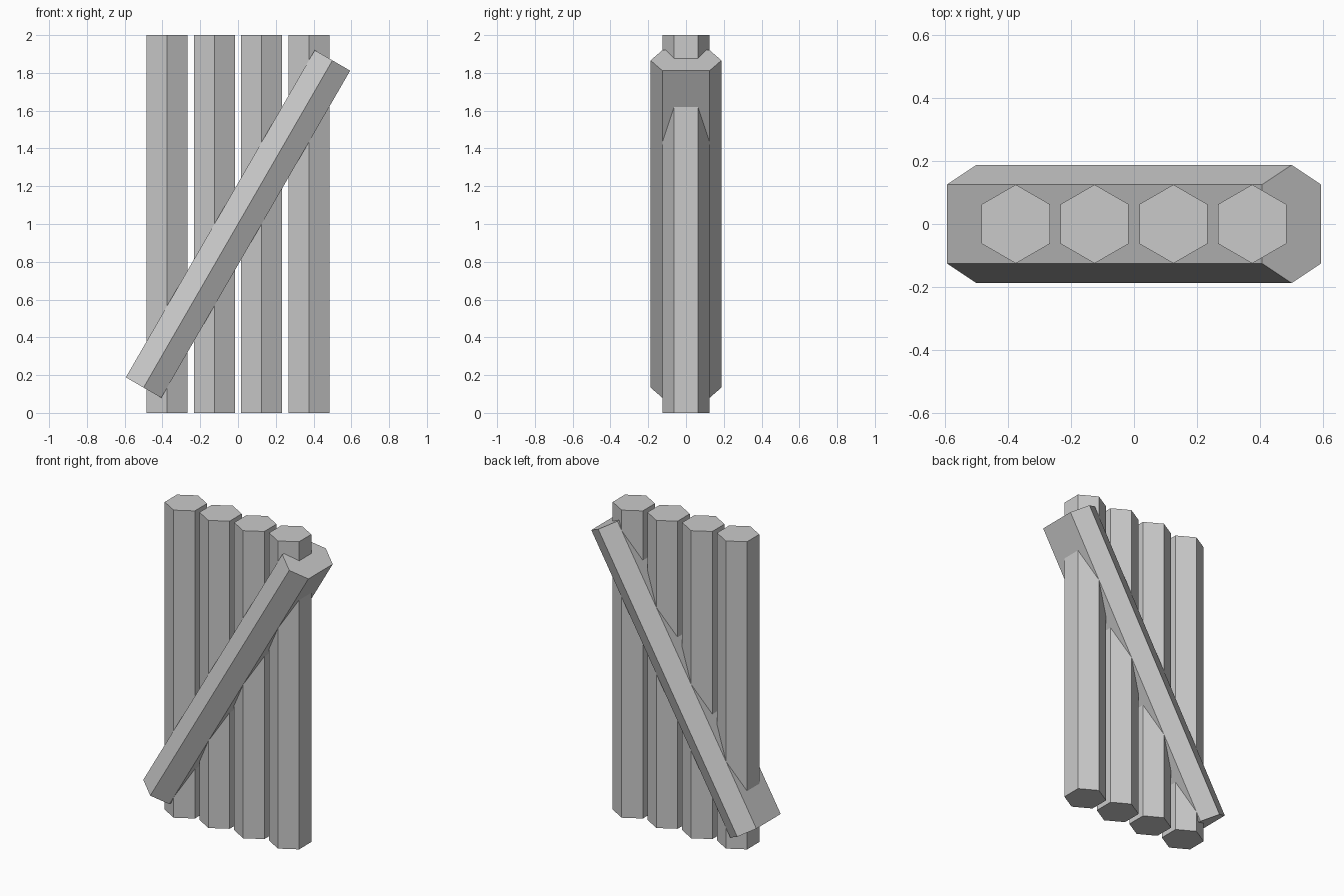
import bpy, bmesh, math
from mathutils import Matrix

cube = bpy.data.objects.get("Cube")
if cube:
    bpy.data.objects.remove(cube, do_unlink=True)

# Single plain grey
GREY = (0.59, 0.59, 0.59, 1)
grey = bpy.data.materials.new("plain_grey")
grey.use_nodes = True
grey.diffuse_color = GREY
grey.node_tree.nodes["Principled BSDF"].inputs["Base Color"].default_value = GREY

RADIUS = 0.125
LENGTH = 2.0


def hex_prism(name, location, stretch=0.0, tilt=0.0):
    """Upright hexagonal prism, points towards +-y, optionally widened in y."""
    bm = bmesh.new()
    bmesh.ops.create_cone(bm, cap_ends=True, segments=6, radius1=RADIUS,
                          radius2=RADIUS, depth=LENGTH)
    # Turn the outline if its points lie along x
    if max(v.co.x for v in bm.verts) > RADIUS * 0.95:
        bmesh.ops.rotate(bm, verts=bm.verts, matrix=Matrix.Rotation(math.pi / 6, 3, "Z"))
    for v in bm.verts:
        v.co.y += math.copysign(stretch, v.co.y)
    mesh = bpy.data.meshes.new(name)
    bm.to_mesh(mesh)
    bm.free()
    mesh.materials.append(grey)
    obj = bpy.data.objects.new(name, mesh)
    obj.location = location
    obj.rotation_euler.y = tilt
    bpy.context.collection.objects.link(obj)
    return obj


# Four upright posts in a row
for i in range(4):
    hex_prism(f"post_{i + 1}", ((i - 1.5) * 0.25, 0, LENGTH / 2))

# Wider diagonal bar crossing all posts
hex_prism("diagonal_bar", (0, 0, LENGTH / 2), stretch=RADIUS / 2, tilt=math.radians(30))
